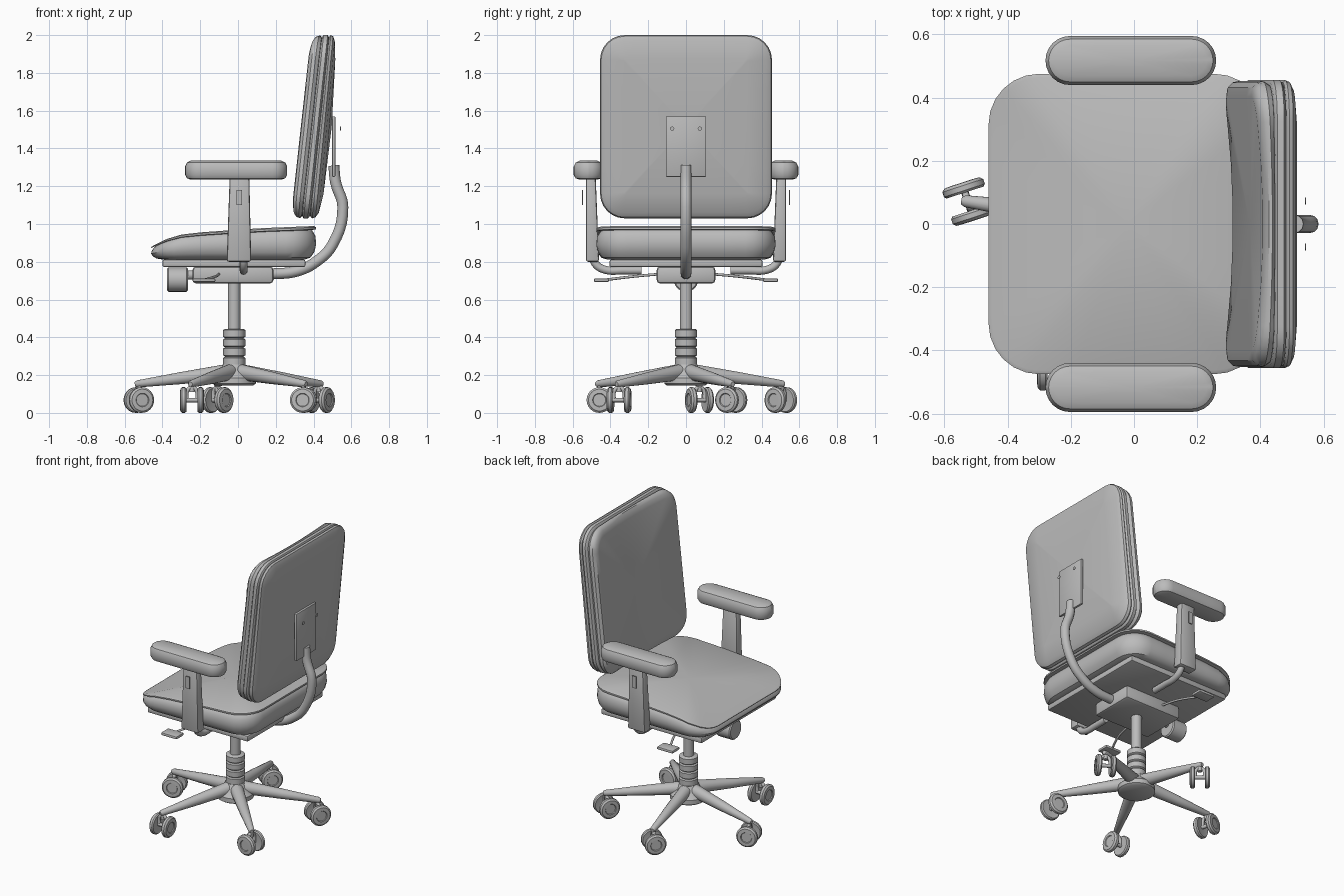
import bpy, bmesh, math
from mathutils import Vector, Matrix

if "Cube" in bpy.data.objects:
    bpy.data.objects.remove(bpy.data.objects["Cube"])

grey = bpy.data.materials.new("neutral grey")
grey.diffuse_color = (0.5, 0.5, 0.5, 1)
grey.use_nodes = True
grey.node_tree.nodes["Principled BSDF"].inputs["Base Color"].default_value = grey.diffuse_color


def finish(name, bm):
    bmesh.ops.recalc_face_normals(bm, faces=bm.faces[:])
    me = bpy.data.meshes.new(name)
    bm.to_mesh(me)
    bm.free()
    ob = bpy.data.objects.new(name, me)
    me.materials.append(grey)
    bpy.context.collection.objects.link(ob)
    return ob


def outline(hu, hv, r, inset, n=6, sub=5):
    """Rounded rectangle with subdivided straight sides."""
    hu, hv, r = hu - inset, hv - inset, max(r - inset, 0.008)
    pts = []
    for k, (su, sv) in enumerate([(1, 1), (-1, 1), (-1, -1), (1, -1)]):
        for i in range(n + 1):
            a = math.radians(90 * k + 90 * i / n)
            pts.append(Vector((su * (hu - r) + r * math.cos(a), sv * (hv - r) + r * math.sin(a))))
    out = []
    for i, p in enumerate(pts):
        q = pts[(i + 1) % len(pts)]
        steps = sub if i % (n + 1) == n else 1
        out += [p.lerp(q, s / steps) for s in range(steps)]
    return out


def loft(name, hu, hv, r, rings, place, dish=(0, 0)):
    """Stack rounded-rectangle rings (inset, height) and close both ends with fans."""
    bm = bmesh.new()
    loops = [[bm.verts.new(place(p.x, p.y, h)) for p in outline(hu, hv, r, i)] for i, h in rings]
    n = len(loops[0])
    for a, b in zip(loops, loops[1:]):
        for k in range(n):
            bm.faces.new((a[k], a[(k + 1) % n], b[(k + 1) % n], b[k]))
    for loop, h, d in ((loops[0], rings[0][1], dish[0]), (loops[-1], rings[-1][1], dish[1])):
        c = bm.verts.new(place(0, 0, h + d))
        for k in range(n):
            bm.faces.new((loop[k], loop[(k + 1) % n], c))
    return finish(name, bm)


def box(name, lo, hi, bevel=0.0, top_inset=None):
    bm = bmesh.new()
    bmesh.ops.create_cube(bm, size=1)
    for v in bm.verts:
        v.co = [lo[i] + (v.co[i] + 0.5) * (hi[i] - lo[i]) for i in range(3)]
    if top_inset:
        for v in bm.verts:
            if v.co.z > (lo[2] + hi[2]) / 2:
                v.co = top_inset(v.co)
    if bevel:
        bmesh.ops.bevel(bm, geom=bm.edges[:], offset=bevel, segments=2, affect='EDGES', profile=0.5)
    return finish(name, bm)


def spin(name, profile, origin, axis=(0, 0, 1), seg=24):
    """Turned part: profile of (radius, distance along axis)."""
    bm = bmesh.new()
    m = Matrix.Translation(origin) @ Vector((0, 0, 1)).rotation_difference(Vector(axis)).to_matrix().to_4x4()
    loops = [[bm.verts.new(m @ Vector((r * math.cos(t), r * math.sin(t), h)))
              for t in (2 * math.pi * k / seg for k in range(seg))] for r, h in profile]
    for a, b in zip(loops, loops[1:]):
        for k in range(seg):
            bm.faces.new((a[k], a[(k + 1) % seg], b[(k + 1) % seg], b[k]))
    bm.faces.new(loops[0])
    bm.faces.new(loops[-1])
    return finish(name, bm)


def tube(name, pts, radius):
    cu = bpy.data.curves.new(name, 'CURVE')
    cu.dimensions = '3D'
    cu.bevel_depth, cu.bevel_resolution, cu.use_fill_caps = radius, 4, True
    cu.resolution_u = 5
    sp = cu.splines.new('BEZIER')
    sp.bezier_points.add(len(pts) - 1)
    for b, p in zip(sp.bezier_points, pts):
        b.co = p
        b.handle_left_type = b.handle_right_type = 'AUTO'
    ob = bpy.data.objects.new(name, cu)
    bpy.context.collection.objects.link(ob)
    me = bpy.data.meshes.new_from_object(ob.evaluated_get(bpy.context.evaluated_depsgraph_get()))
    bpy.data.objects.remove(ob)
    bm = bmesh.new()
    bm.from_mesh(me)
    return finish(name, bm)


def lerp_table(table, x):
    for (x0, z0), (x1, z1) in zip(table, table[1:]):
        if x <= x1:
            return z0 + (z1 - z0) * (x - x0) / (x1 - x0)
    return table[-1][1]


# Seat cushion with waterfall front and piped top panel
seat_top = [(-0.47, 0.875), (-0.38, 0.92), (-0.28, 0.95), (0.1, 0.977), (0.42, 0.99)]


def seat_place(u, v, h):
    x = u - 0.023
    return (x, v, 0.812 + h * (lerp_table(seat_top, x) - 0.812))


loft("seat_cushion", 0.437, 0.475, 0.16,
     [(0.06, 0), (0.03, 0.06), (0.01, 0.22), (0, 0.45), (0.004, 0.7), (0.02, 0.86), (0.025, 0.88),
      (0.0, 0.9), (0, 0.96), (0.012, 1.0)], seat_place, (0, -0.03))


# Backrest: front cushion, middle shell and rear shell, leaning back
def back_place(u, v, h):
    hollow = 0.035 * (1 - (u / 0.455) ** 2) * max(0, min(1, (0.4 - h) / 0.07))
    rear = max(0, h - 0.42) * (-0.35 * v)
    return (h + hollow + rear + 0.11 * v, u, 1.515 + v)


loft("back_front_cushion", 0.452, 0.482, 0.13,
     [(0.05, 0.325), (0.02, 0.333), (0.004, 0.35), (0, 0.37), (0.012, 0.388), (0.03, 0.392)],
     back_place, (0.008, 0))
loft("back_middle_shell", 0.455, 0.485, 0.13,
     [(0.03, 0.388), (0.01, 0.391), (0, 0.4), (0, 0.422), (0.01, 0.43), (0.03, 0.433)], back_place)
loft("back_rear_shell", 0.455, 0.485, 0.13,
     [(0.03, 0.43), (0.008, 0.433), (0, 0.442), (0.006, 0.457), (0.03, 0.47), (0.13, 0.484)],
     back_place, (0, 0.012))

# Back mounting plate, screws and bent support tube
box("back_plate", (0.498, -0.107, 1.25), (0.515, 0.107, 1.57), 0.004)
for y in (-0.073, 0.073):
    spin("back_screw", [(0.011, 0), (0.011, 0.004)], (0.54, y, 1.505), (1, 0, 0), 12)
tube("back_support", [(0.17, 0, 0.735), (0.31, 0, 0.75), (0.42, 0, 0.805), (0.5, 0, 0.89), (0.555, 0, 1.09),
                      (0.517, 0, 1.22), (0.507, 0, 1.31)], 0.029)

# Seat pan, tilt mechanism and tension knob
box("seat_pan", (-0.4, -0.405, 0.772), (0.357, 0.405, 0.812), 0.01)
box("tilt_mechanism", (-0.24, -0.155, 0.685), (0.187, 0.155, 0.775), 0.018)
spin("tension_knob", [(0.058, 0), (0.065, 0.007), (0.065, 0.103), (0.058, 0.11)], (-0.375, 0, 0.706), (1, 0, 0))
spin("tension_rod", [(0.025, 0), (0.025, 0.06)], (-0.28, 0, 0.73), (1, 0, 0), 16)

# Armrests and levers on both sides
for s in (-1, 1):
    loft("arm_pad", 0.27, 0.0775, 0.0775,
         [(0.03, 1.235), (0.01, 1.242), (0, 1.26), (0, 1.305), (0.01, 1.325), (0.03, 1.335)],
         lambda u, v, h: (u - 0.01, s * 0.517 + v, h))

    def taper(co):
        return Vector((0.008 + (co.x - 0.005) * 0.8, s * max(abs(co.y), 0.478), co.z))

    box("arm_post", (-0.06, min(s * 0.46, s * 0.53), 0.8), (0.07, max(s * 0.46, s * 0.53), 1.25), 0.012, taper)
    box("arm_button", (-0.008, s * 0.548 - 0.003, 1.1), (0.02, s * 0.548 + 0.003, 1.18))
    tube("arm_bracket", [(0.03, s * 0.495, 0.84), (0.03, s * 0.48, 0.79), (0.03, s * 0.43, 0.758),
                         (0.03, s * 0.33, 0.754), (0.03, s * 0.235, 0.754)], 0.021)
    tube("lever_rod", [(-0.1, s * 0.14, 0.735), (-0.12, s * 0.28, 0.722), (-0.18, s * 0.43, 0.704)], 0.007)
    box("lever_paddle", (-0.24, s * 0.448 - 0.04, 0.692), (-0.12, s * 0.448 + 0.04, 0.712), 0.008)

# Gas column, ribbed sleeve and hub
C = Vector((-0.02, 0, 0))
spin("gas_column", [(0.033, 0.4), (0.033, 0.7)], C)
sleeve = [(0.05, 0.2)]
for i in range(4):
    z = 0.25 + i * 0.049
    sleeve += [(0.05, z), (0.059, z + 0.006), (0.059, z + 0.041), (0.05, z + 0.047)]
spin("ribbed_sleeve", sleeve, C)
spin("base_hub", [(0.1, 0.145), (0.115, 0.155), (0.115, 0.185), (0.075, 0.225), (0.06, 0.255)], C, seg=32)

# Five tapered legs with swivelled twin-wheel casters
for leg, roll in ((172, 18), (244, 90), (316, -5), (28, 60), (100, 50)):
    d = Vector((math.cos(math.radians(leg)), math.sin(math.radians(leg)), 0))
    a, b = C + d * 0.05 + Vector((0, 0, 0.215)), C + d * 0.53 + Vector((0, 0, 0.152))
    length = (b - a).length
    spin("base_leg", [(0.042, 0), (0.032, length * 0.5), (0.019, length - 0.012), (0.012, length)], a, b - a, 16)
    f = Vector((math.cos(math.radians(roll)), math.sin(math.radians(roll)), 0))
    ax = Vector((-f.y, f.x, 0))
    hub = C + d * 0.51
    spin("caster_stem", [(0.014, 0.11), (0.014, 0.16)], hub, seg=12)
    tube("caster_fork", [hub + ax * y + Vector((0, 0, z)) for y, z in
                         ((-0.028, 0.07), (-0.026, 0.115), (0, 0.135), (0.026, 0.115), (0.028, 0.07))], 0.011)
    spin("caster_axle", [(0.012, -0.055), (0.012, 0.055)], hub + Vector((0, 0, 0.068)), ax, 12)
    for s in (-1, 1):
        spin("caster_wheel", [(0.04, -0.012), (0.062, -0.015), (0.068, -0.008), (0.068, 0.008),
                              (0.058, 0.017), (0.036, 0.018), (0.033, 0.013)],
             hub + ax * s * 0.045 + Vector((0, 0, 0.068)), ax * s)

# Smooth shading that keeps the hard edges
for ob in bpy.data.objects:
    ob.select_set(True)
bpy.context.view_layer.objects.active = bpy.data.objects["seat_cushion"]
bpy.ops.object.shade_smooth_by_angle(angle=math.radians(35))
